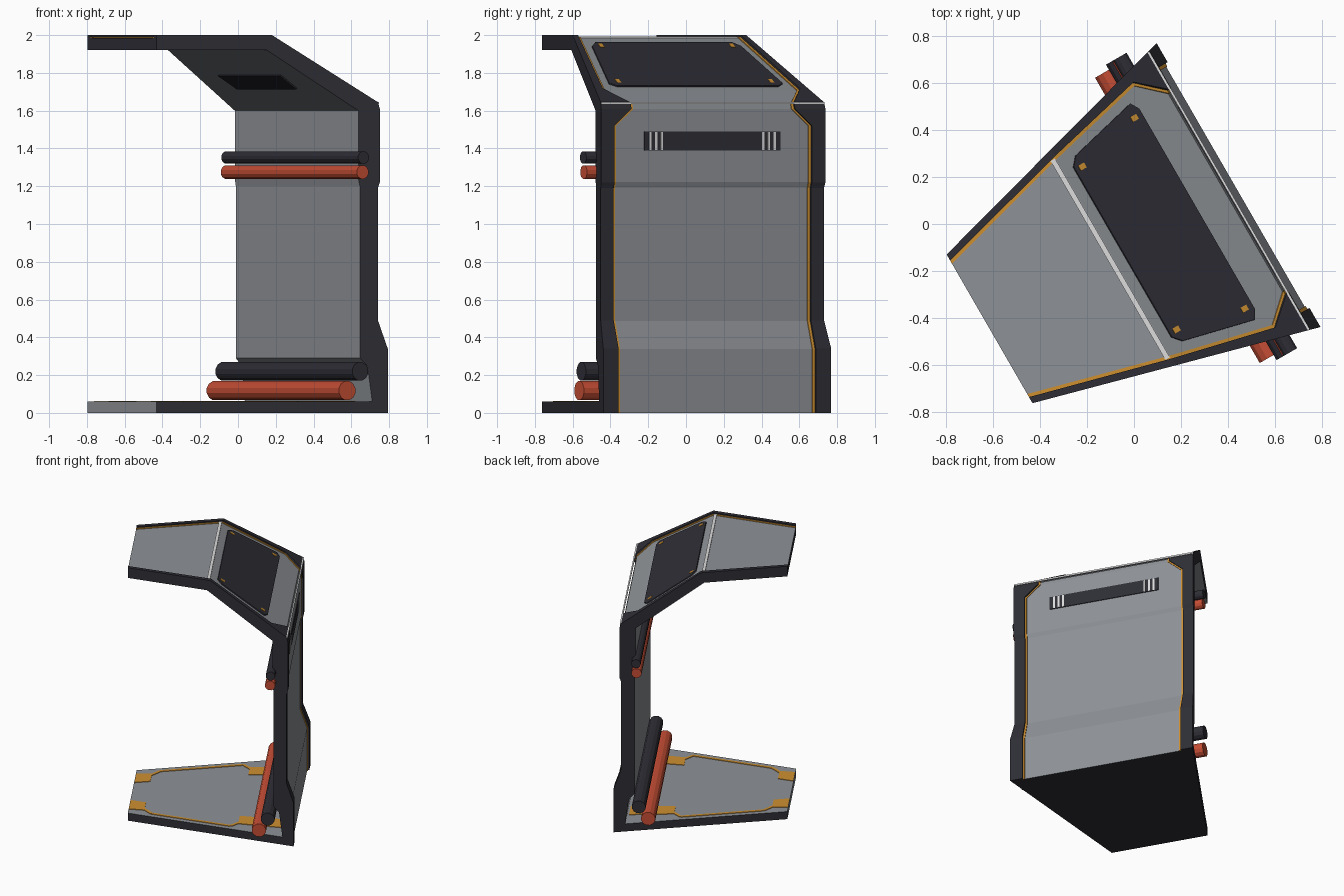
import bpy, bmesh, math
from mathutils import Matrix, Vector

if "Cube" in bpy.data.objects:
    bpy.data.objects.remove(bpy.data.objects["Cube"])

# The booth is built along local x (depth, back = +x) and turned 30 degrees
M = Matrix.Translation((0.04, -0.068, 0)) @ Matrix.Rotation(math.radians(30), 4, 'Z')


def material(name, r, g, b):
    m = bpy.data.materials.new(name)
    m.diffuse_color = (r, g, b, 1)
    m.use_nodes = True
    m.node_tree.nodes["Principled BSDF"].inputs["Base Color"].default_value = m.diffuse_color
    return m


GREY = material("panel grey", 0.27, 0.285, 0.305)
DARK = material("frame charcoal", 0.027, 0.027, 0.036)
ORANGE = material("trim orange", 0.62, 0.28, 0.03)
RED = material("bar red", 0.56, 0.075, 0.035)
WHITE = material("strip white", 0.72, 0.72, 0.72)


def half(u):
    """Half width of the tapered plan at depth u."""
    return 0.57 + 0.2715 * u


def finish(name, bm, mats):
    bmesh.ops.recalc_face_normals(bm, faces=bm.faces)
    bm.transform(M)
    me = bpy.data.meshes.new(name)
    bm.to_mesh(me)
    bm.free()
    for m in mats:
        me.materials.append(m)
    ob = bpy.data.objects.new(name, me)
    bpy.context.collection.objects.link(ob)
    return ob


def loft(name, sections, mat):
    """Skin closed rings of equal length into a solid."""
    bm = bmesh.new()
    rings = [[bm.verts.new(p) for p in s] for s in sections]
    n = len(rings[0])
    for a, b in zip(rings, rings[1:]):
        for i in range(n):
            j = (i + 1) % n
            bm.faces.new((a[i], a[j], b[j], b[i]))
    bm.faces.new(rings[0])
    bm.faces.new(rings[-1])
    return finish(name, bm, [mat])


def plate(name, pts, normal, t, mat):
    n = Vector(normal).normalized()
    pts = [Vector(p) for p in pts]
    return loft(name, [[p - n * 0.002 for p in pts], [p + n * t for p in pts]], mat)


def offset(pts, d):
    """Move a (u, z) path inward by d with mitred corners."""
    ns = []
    for (a, b), (c, e) in zip(pts, pts[1:]):
        l = math.hypot(c - a, e - b)
        ns.append(Vector(((e - b) / l, -(c - a) / l)))
    out = []
    for i, p in enumerate(pts):
        n0, n1 = ns[max(i - 1, 0)], ns[min(i, len(ns) - 1)]
        m = (n0 + n1) / (1 + n0.dot(n1))
        out.append((p[0] - m.x * d, p[1] - m.y * d))
    return out


# Outer path from floor to roof front: depth, height, half width of the grey panel
PATH = [(0.467, 0, .603), (0.467, .34, .603), (0.415, .49, .603), (0.415, 1.19, .603),
        (0.425, 1.22, .603), (0.425, 1.52, .603), (0.425, 1.61, .50), (0.415, 1.645, .50),
        (0.30, 1.718, .602), (-0.145, 2.0, .497), (-0.755, 2.0, .335)]
outer = [p[:2] for p in PATH]
R = 0.015
recess = offset(outer, R)

# Shell: C-shaped profile across the tapered width
inner = [(-0.755, 1.92), (-0.171, 1.92), (0.312, 1.6), (0.312, 1.24), (0.32, 1.2),
         (0.32, 0.29), (0.36, 0.25), (0.385, 0.06), (-0.755, 0.06), (-0.755, 0)]
prof = recess + inner
bm = bmesh.new()
L = [bm.verts.new((u, -half(u), z)) for u, z in prof]
Rr = [bm.verts.new((u, half(u), z)) for u, z in prof]
for i in range(len(prof)):
    j = (i + 1) % len(prof)
    bm.faces.new((L[i], L[j], Rr[j], Rr[i]))
bm.faces.new(L)
bm.faces.new(Rr)
bm.normal_update()
for f in bm.faces:
    c = f.calc_center_median()
    side = abs(f.normal.y) > 0.5
    roof_front = c.x < -0.7 and c.z > 1.5
    f.material_index = 1 if side or roof_front or c.z < 0.001 else 0
finish("shell", bm, [GREY, DARK])

# Raised frame rails and orange edge trim, both sides
trim = offset(outer, R - 0.005)
for s, tag in ((1, "left"), (-1, "right")):
    rail, edge = [], []
    for (u, z, hp), (ru, rz), (tu, tz) in zip(PATH, recess, trim):
        rail.append([(u, s * hp, z), (u, s * half(u), z),
                     (ru, s * half(ru), rz), (ru, s * hp, rz)])
        edge.append([(tu, s * (hp - .015), tz), (tu, s * (hp + .003), tz),
                     (ru, s * (hp + .003), rz), (ru, s * (hp - .015), rz)])
    loft(tag + "_frame_rail", rail, DARK)
    loft(tag + "_orange_trim", edge, ORANGE)

# Light strips at the roof crease and the rear ridge
plate("roof_crease_strip", [(-.174, -.488, 1.985), (-.152, -.488, 1.985),
      (-.152, .488, 1.985), (-.174, .488, 1.985)], (0, 0, 1), .008, WHITE)
plate("rear_ridge_strip", [(.415, -.682, 1.634), (.415, .682, 1.634),
      (.415, .682, 1.646), (.415, -.682, 1.646)], (1, 0, 0), .008, WHITE)

# Dark screen on the sloped roof with orange corner marks
SLOPE = (0.634, 0, 1)


def on_slope(u, w, lift=0.0):
    return (u, w, 1.645 + (0.415 - u) * 0.634 - 0.0178 + lift)


corner = [(-.105, .417), (-.072, .455), (.238, .53), (.26, .492)]
loop = corner + [(u, -w) for u, w in reversed(corner)]
plate("roof_screen", [on_slope(u, w) for u, w in loop], SLOPE, .008, DARK)
for s in (1, -1):
    for u, w in ((-.07, .40), (.225, .468)):
        plate("screen_mark", [on_slope(u + a * .014, s * w + b * .012, .008)
              for a, b in ((-1, -1), (1, -1), (1, 1), (-1, 1))], SLOPE, .004, ORANGE)


# Rear slot with white bars
def rear_plate(name, w0, w1, z0, z1, t, mat):
    plate(name, [(.41, w0, z0), (.41, w1, z0), (.41, w1, z1), (.41, w0, z1)],
          (1, 0, 0), t, mat)


rear_plate("rear_slot", -.415, .415, 1.39, 1.49, .006, DARK)
for s in (1, -1):
    for w in (.31, .345, .38):
        rear_plate("rear_slot_bar", s * w - .007, s * w + .007, 1.393, 1.487, .008, WHITE)

# Vent under the sloped roof
plate("ceiling_vent", [(.026, -.33, 1.79), (.026, .33, 1.79), (.132, .315, 1.72),
      (.132, -.315, 1.72)], (-.55, 0, -.83), .008, DARK)


# Orange floor markings
def floor_plate(name, pts):
    plate(name, [(u, w, .06) for u, w in pts], (0, 0, 1), .004, ORANGE)


for s in (1, -1):
    floor_plate("front_floor_block", [(-.752, s * .15), (-.752, s * .30), (-.64, s * .31), (-.64, s * .18)])
    floor_plate("rear_floor_block", [(.05, s * .35), (.05, s * .48), (.37, s * .52), (.37, s * .38)])
    line = [(-.66, .27), (-.585, half(-.585) - .05), (.0, half(0) - .05), (.07, .44)]
    for (a, b), (c, d) in zip(line, line[1:]):
        e = Vector((c - a, d - b)).normalized() * .011
        floor_plate("floor_line", [(a - e.y, s * (b + e.x)), (c - e.y, s * (d + e.x)),
                                   (c + e.y, s * (d - e.x)), (a + e.y, s * (b - e.x))])

# Cross bars: depth, height, radius, half length
for name, u, z, r, h, mat in (("upper_dark_bar", .303, 1.352, .034, .725, DARK),
                              ("upper_red_bar", .30, 1.275, .037, .72, RED),
                              ("lower_dark_bar", .283, .22, .05, .725, DARK),
                              ("lower_red_bar", .217, .118, .052, .70, RED)):
    ring = [(u + r * math.cos(a), z + r * math.sin(a))
            for a in (math.tau * (i + .5) / 12 for i in range(12))]
    loft(name, [[(x, w, y) for x, y in ring] for w in (-h, h)], mat)
